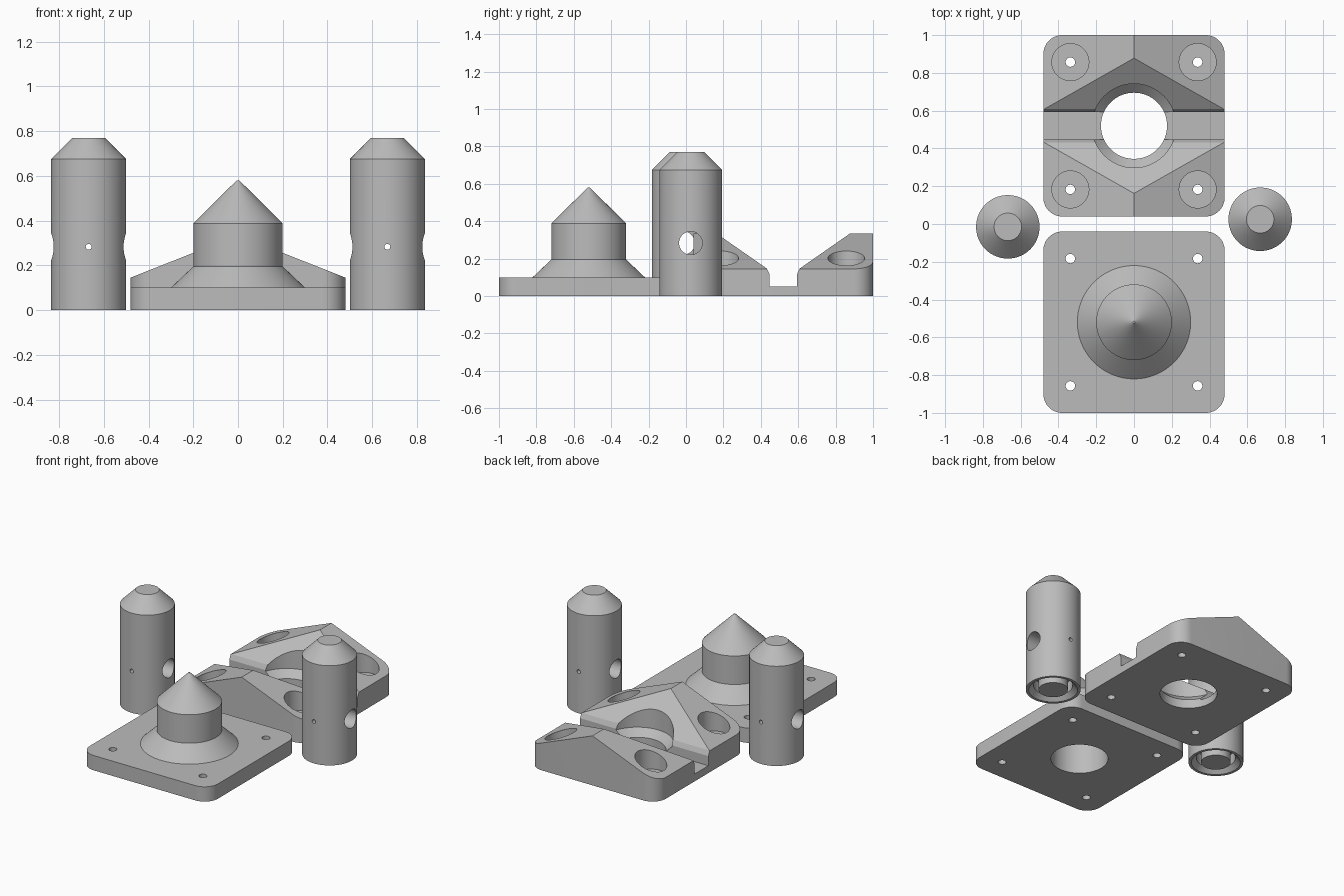
import bpy, bmesh, math

if "Cube" in bpy.data.objects:
    bpy.data.objects.remove(bpy.data.objects["Cube"])

gray = bpy.data.materials.new("light gray")
gray.diffuse_color = (0.5, 0.5, 0.5, 1)
gray.use_nodes = True
gray.node_tree.nodes["Principled BSDF"].inputs["Base Color"].default_value = gray.diffuse_color


def make(name, bm, loc=(0, 0, 0)):
    bmesh.ops.recalc_face_normals(bm, faces=bm.faces)
    mesh = bpy.data.meshes.new(name)
    bm.to_mesh(mesh)
    bm.free()
    mesh.materials.append(gray)
    ob = bpy.data.objects.new(name, mesh)
    ob.location = loc
    bpy.context.collection.objects.link(ob)
    return ob


def lathe(name, profile, loc, seg=96):
    """Closed solid from (radius, z) points, starting and ending on the axis."""
    bm = bmesh.new()
    rings = []
    for r, z in profile:
        if r == 0:
            rings.append([bm.verts.new((0, 0, z))] * seg)
        else:
            rings.append([bm.verts.new((r * math.cos(2 * math.pi * i / seg),
                                        r * math.sin(2 * math.pi * i / seg), z)) for i in range(seg)])
    for a, b in zip(rings, rings[1:]):
        for i in range(seg):
            j = (i + 1) % seg
            quad = list(dict.fromkeys((a[i], a[j], b[j], b[i])))
            bm.faces.new(quad)
    return make(name, bm, loc)


def prism(name, points, vector, loc):
    """Extrude a planar polygon along a vector."""
    bm = bmesh.new()
    face = bm.faces.new([bm.verts.new(p) for p in points])
    out = bmesh.ops.extrude_face_region(bm, geom=[face])
    bmesh.ops.translate(bm, vec=vector, verts=[v for v in out["geom"] if isinstance(v, bmesh.types.BMVert)])
    return make(name, bm, loc)


def rounded_plate(name, half, radius, height, loc):
    pts = []
    for k, (sx, sy) in enumerate([(1, 1), (-1, 1), (-1, -1), (1, -1)]):
        for i in range(13):
            a = math.pi / 2 * (k + i / 12)
            pts.append((sx * (half - radius) + radius * math.cos(a),
                        sy * (half - radius) + radius * math.sin(a), 0))
    return prism(name, pts, (0, 0, height), loc)


def rod(r, z0, z1, loc, seg=48):
    return lathe("cutter", [(0, z0), (r, z0), (r, z1), (0, z1)], loc, seg)


def combine(ob, others, op="DIFFERENCE"):
    for other in others:
        mod = ob.modifiers.new("bool", "BOOLEAN")
        mod.operation, mod.object, mod.solver = op, other, "EXACT"
        bpy.context.view_layer.update()
        dg = bpy.context.evaluated_depsgraph_get()
        mesh = bpy.data.meshes.new_from_object(ob.evaluated_get(dg))
        ob.modifiers.clear()
        ob.data = mesh
        bpy.data.objects.remove(other)


def smooth(ob):
    bpy.ops.object.select_all(action="DESELECT")
    ob.select_set(True)
    bpy.context.view_layer.objects.active = ob
    bpy.ops.object.shade_smooth_by_angle(angle=math.radians(25))


HALF, CORNER, SCREW = 0.48, 0.1, 0.337
corners = [(x, y) for x in (-SCREW, SCREW) for y in (-SCREW, SCREW)]

# Plug plate: flat plate with a hollow pointed hub
c = -0.52
plate = rounded_plate("plug_plate", HALF, CORNER, 0.1, (0, c, 0))
hub = lathe("hub", [(0, 0.05), (0.3, 0.05), (0.3, 0.1), (0.2, 0.195), (0.2, 0.388), (0.006, 0.58), (0, 0.58)], (0, c, 0))
combine(plate, [hub], "UNION")
cavity = lathe("cavity", [(0, -0.1), (0.175, -0.1), (0.175, 0.375), (0, 0.55)], (0, c, 0))
combine(plate, [cavity] + [rod(0.025, -0.1, 0.3, (x, c + y, 0)) for x, y in corners])
smooth(plate)

# Socket block: gabled block with a flared groove, round socket and screw recesses
c = 0.52
block = rounded_plate("socket_block", HALF, CORNER, 0.5, (0, c, 0))
roof = prism("roof", [(-0.6, -1, 0.098), (0, -1, 0.335), (0.6, -1, 0.098), (0.6, -1, 0.8), (-0.6, -1, 0.8)],
             (0, 2, 0), (0, c, 0))
half_groove = [(0.073, 0.05), (0.073, 0.115), (0.088, 0.147), (0.5, 0.434), (0.5, 0.8)]
groove_pts = [(-1, y, z) for y, z in half_groove] + [(-1, -y, z) for y, z in reversed(half_groove)]
groove = prism("groove", groove_pts, (2, 0, 0), (0, c, 0))
socket = lathe("socket", [(0, -0.1), (0.175, -0.1), (0.175, 0.06), (0.222, 0.107), (0.222, 0.7), (0, 0.7)], (0, c, 0))
recesses = [lathe("recess", [(0, -0.1), (0.025, -0.1), (0.025, 0.1), (0.098, 0.1), (0.098, 0.6), (0, 0.6)],
                  (x, c + y, 0), 48) for x, y in corners]
combine(block, [roof, groove, socket] + recesses)
smooth(block)

# Pins: chamfered posts with a ring groove underneath and cross-drilled holes
for side, x, y in (("left", -0.668, -0.015), ("right", 0.668, 0.025)):
    pin = lathe(side + "_pin", [(0, 0), (0.09, 0), (0.09, 0.1), (0.12, 0.1), (0.12, 0.03), (0.15, 0), (0.168, 0),
                                (0.168, 0.675), (0.073, 0.77), (0, 0.77)], (x, y, 0))
    cross = rod(0.062, -0.4, 0.4, (x, y, 0.283))
    cross.rotation_euler = (0, math.pi / 2, 0)
    vent = rod(0.013, -0.4, 0.4, (x, y, 0.283), 24)
    vent.rotation_euler = (math.pi / 2, 0, 0)
    combine(pin, [cross, vent])
    smooth(pin)
